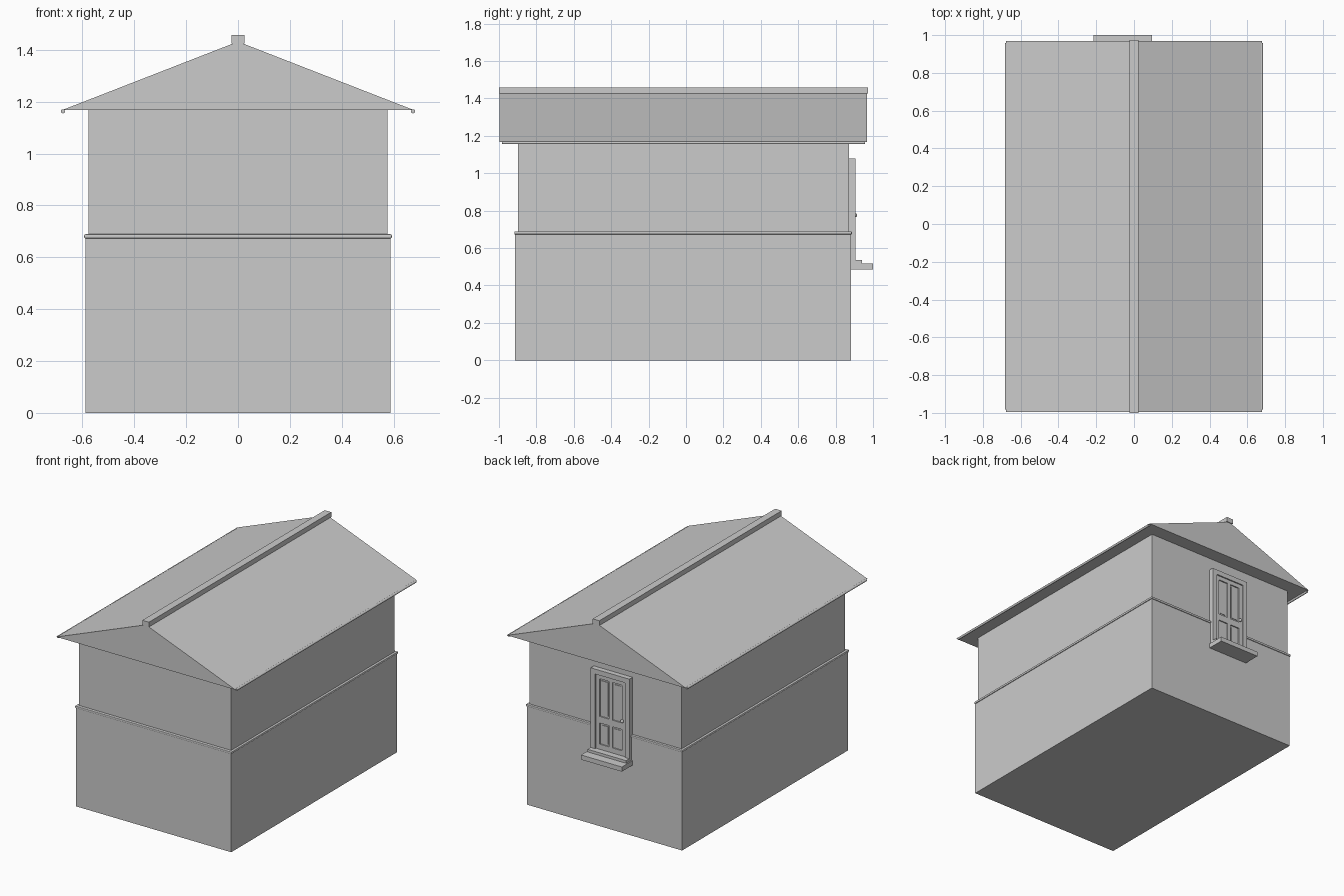
import bpy, bmesh, math
from mathutils import Matrix, Vector

cube = bpy.data.objects.get("Cube")
if cube:
    bpy.data.objects.remove(cube, do_unlink=True)

# One plain grey for the whole building
GREY = (0.6, 0.6, 0.6, 1)
mat = bpy.data.materials.new("plain_grey")
mat.use_nodes = True
mat.diffuse_color = GREY
mat.node_tree.nodes["Principled BSDF"].inputs["Base Color"].default_value = GREY


def finish(bm, name, smooth=False):
    bmesh.ops.recalc_face_normals(bm, faces=bm.faces)
    mesh = bpy.data.meshes.new(name)
    bm.to_mesh(mesh)
    bm.free()
    mesh.materials.append(mat)
    obj = bpy.data.objects.new(name, mesh)
    bpy.context.collection.objects.link(obj)
    if smooth:
        bpy.ops.object.select_all(action='DESELECT')
        obj.select_set(True)
        bpy.context.view_layer.objects.active = obj
        bpy.ops.object.shade_smooth_by_angle(angle=math.radians(40))
    return obj


def add_box(bm, x, y, z):
    """Add a box given by (min, max) ranges along each axis."""
    centre = Vector([(a + b) / 2 for a, b in (x, y, z)])
    size = [b - a for a, b in (x, y, z)]
    m = Matrix.Translation(centre) @ Matrix.Diagonal((*size, 1))
    bmesh.ops.create_cube(bm, size=1, matrix=m)


def boxes(name, *ranges):
    bm = bmesh.new()
    for r in ranges:
        add_box(bm, *r)
    return finish(bm, name)


def rod(name, centre, radius, length, sides=12):
    """Cylinder lying along y."""
    bm = bmesh.new()
    m = Matrix.Translation(centre) @ Matrix.Rotation(math.pi / 2, 4, 'X')
    bmesh.ops.create_cone(bm, cap_ends=True, segments=sides, radius1=radius,
                          radius2=radius, depth=length, matrix=m)
    return finish(bm, name, True)


# Walls: thicker lower storey, rounded string course, upper storey
boxes("lower_wall", ((-0.588, 0.588), (-0.913, 0.882), (0, 0.686)))
boxes("upper_wall", ((-0.577, 0.577), (-0.898, 0.871), (0.68, 1.17)))
band = boxes("wall_band", ((-0.593, 0.593), (-0.918, 0.887), (0.673, 0.689)))
bevel = band.modifiers.new("soft_edge", 'BEVEL')
bevel.width = 0.004
bevel.segments = 2

# Roof prism with closed gables
bm = bmesh.new()
gable = bm.faces.new([bm.verts.new((x, -0.996, z))
                      for x, z in ((-0.678, 1.168), (0.678, 1.168), (0, 1.432))])
extruded = bmesh.ops.extrude_face_region(bm, geom=[gable], use_keep_orig=True)
moved = [v for v in extruded["geom"] if isinstance(v, bmesh.types.BMVert)]
bmesh.ops.translate(bm, verts=moved, vec=(0, 1.964, 0))
finish(bm, "roof")

boxes("roof_ridge", ((-0.025, 0.025), (-1.0, 0.974), (1.425, 1.458)))
for side, sign in (("left", 1), ("right", -1)):
    rod(side + "_gutter", (sign * 0.675, -0.013, 1.163), 0.008, 1.94)

# Raised doorway on the back wall
X0, X1 = -0.205, 0.088
JAMB = 0.034
A, B = X0 + JAMB, X1 - JAMB
BOTTOM, TOP = 0.517, 1.08
frame_y = (0.865, 0.906)
boxes("door_frame",
      ((X0, A), frame_y, (BOTTOM, TOP)),
      ((B, X1), frame_y, (BOTTOM, TOP)),
      ((A, B), frame_y, (TOP - JAMB, TOP)))

# Door leaf: backing with stiles and rails leaving four sunken panels
low, high = 0.53, TOP - JAMB
mid = (A + B) / 2
stile = 0.028
leaf_y = (0.875, 0.897)
rails = [(low, low + 0.04), (0.715, 0.76), (high - stile, high)]
leaf = [((A, B), (0.87, 0.889), (low, high))]
leaf += [((c - w, c + w), leaf_y, (low, high))
         for c, w in ((A + stile / 2, stile / 2), (mid, 0.012), (B - stile / 2, stile / 2))]
leaf += [((A, B), leaf_y, z) for z in rails]
boxes("door_leaf", *leaf)

# Raised fields inside the sunken panels
fields = []
for x in ((A + stile, mid - 0.012), (mid + 0.012, B - stile)):
    for z in ((rails[0][1], rails[1][0]), (rails[1][1], rails[2][0])):
        g = 0.012
        fields.append(((x[0] + g, x[1] - g), (0.88, 0.893), (z[0] + g, z[1] - g)))
boxes("door_panels", *fields)

# Door knob
bm = bmesh.new()
bmesh.ops.create_uvsphere(bm, u_segments=12, v_segments=8, radius=0.011,
                          matrix=Matrix.Translation((-0.148, 0.904, 0.775)))
finish(bm, "door_knob", True)

# Threshold and doorstep
boxes("threshold", ((X0, X1), (0.865, 0.94), (0.512, 0.535)))
boxes("doorstep", ((-0.214, 0.095), (0.865, 1.0), (0.485, 0.517)))
